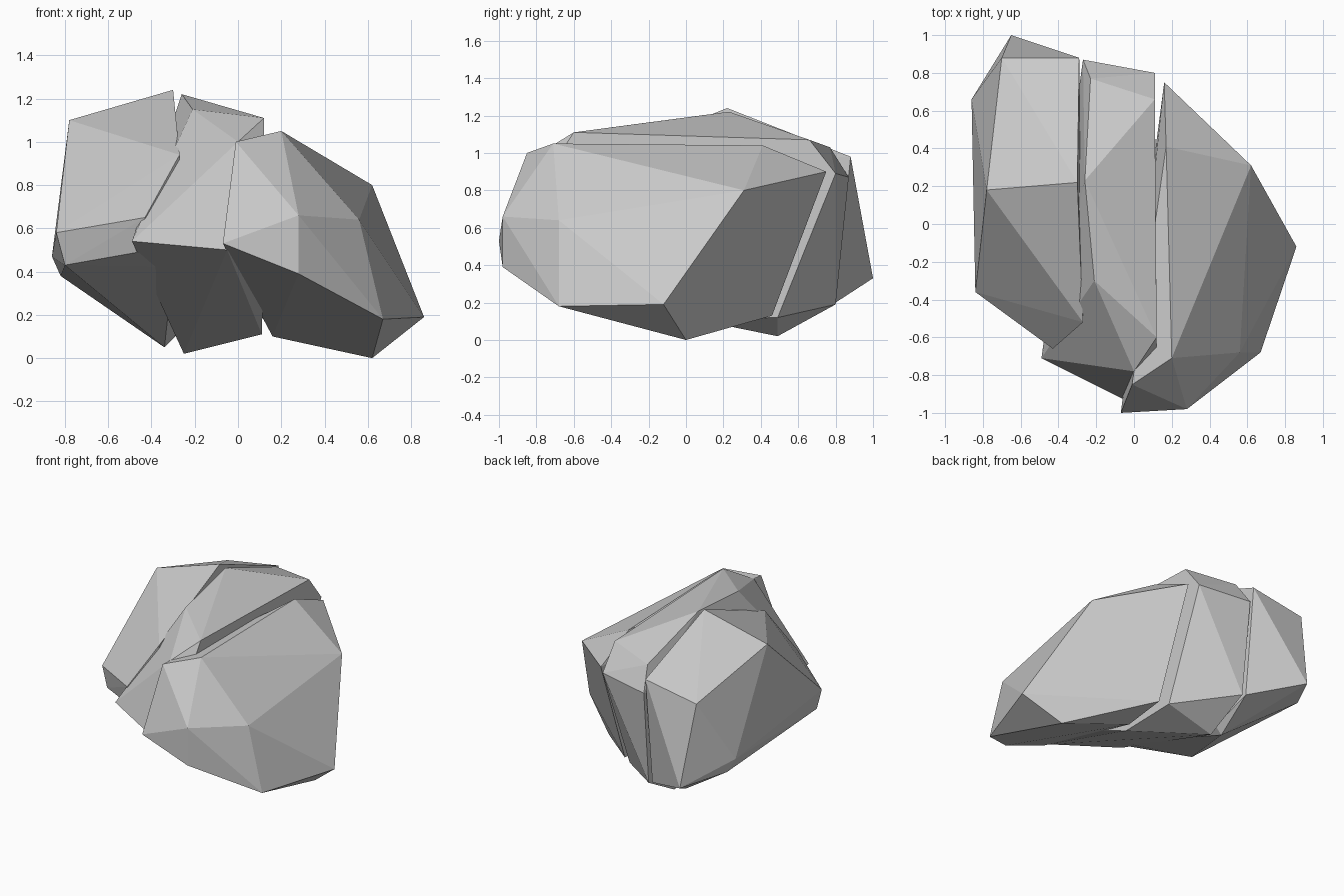
import bpy
import bmesh

# Remove the default cube
cube = bpy.data.objects.get("Cube")
if cube:
    bpy.data.objects.remove(cube, do_unlink=True)

# Plain grey stone
stone = bpy.data.materials.new("grey_stone")
stone.use_nodes = True
stone.diffuse_color = (0.59, 0.59, 0.59, 1)
stone.node_tree.nodes["Principled BSDF"].inputs["Base Color"].default_value = stone.diffuse_color


def faceted_slab(name, corners):
    """Wrap a convex flat-shaded stone around its corner points."""
    bm = bmesh.new()
    for corner in corners:
        bm.verts.new(corner)
    hull = bmesh.ops.convex_hull(bm, input=bm.verts[:])
    loose = [v for v in hull["geom_interior"] if isinstance(v, bmesh.types.BMVert)]
    bmesh.ops.delete(bm, geom=loose, context='VERTS')
    # Merge nearly coplanar triangles into broad facets
    bmesh.ops.dissolve_limit(bm, angle_limit=0.03, verts=bm.verts[:], edges=bm.edges[:])
    bmesh.ops.recalc_face_normals(bm, faces=bm.faces[:])
    mesh = bpy.data.meshes.new(name)
    bm.to_mesh(mesh)
    bm.free()
    mesh.materials.append(stone)
    slab = bpy.data.objects.new(name, mesh)
    bpy.context.collection.objects.link(slab)
    return slab


# Large slab on the +x side: crest, outer shoulder, nose, underside
crest = [(-.01, -.85, 1), (.2, -.71, 1.05), (.17, .41, 1.04), (.16, .75, .9)]
shoulder = [(.62, .31, .8), (.56, -.68, .64), (.67, -.68, .18), (.86, -.12, .19)]
nose = [(.28, -.98, .66), (.28, -.98, .39), (-.07, -1, .53)]
underside = [(.62, 0, 0), (.17, .46, .13), (.38, .14, .1), (.16, .14, .1)]
faceted_slab("left_rock_slab", crest + shoulder + nose + underside)

# Narrow slab between the two splits
crest = [(-.26, .23, 1.22), (-.21, -.3, 1.15), (.12, -.6, 1.11), (.11, .66, 1.07)]
back = [(.11, .8, .89), (-.27, .87, .87), (-.23, .77, 1.03), (-.26, .8, .19)]
nose = [(0, -.78, 1), (-.49, -.71, .54), (-.05, -.93, .5), (-.29, -.42, .96)]
inner_wall = [(.12, -.69, .97), (.12, -.72, .45)]
underside = [(-.25, .49, .02), (.11, .49, .12), (.11, .05, .11)]
faceted_slab("middle_rock_slab", crest + back + nose + inner_wall + underside)

# Slab on the -x side
crest = [(-.78, .18, 1.1), (-.3, .22, 1.24), (-.7, .88, .91), (-.29, .88, .98)]
nose = [(-.27, -.52, .94), (-.43, -.66, .65), (-.46, -.6, .49)]
flank = [(-.84, -.36, .58), (-.8, -.36, .43), (-.86, .66, .47), (-.82, .7, .38)]
back = [(-.65, 1, .33), (-.29, .8, .2), (-.34, .49, .05)]
inner_wall = [(-.29, .49, .1), (-.3, -.5, .42)]
faceted_slab("right_rock_slab", crest + nose + flank + back + inner_wall)
